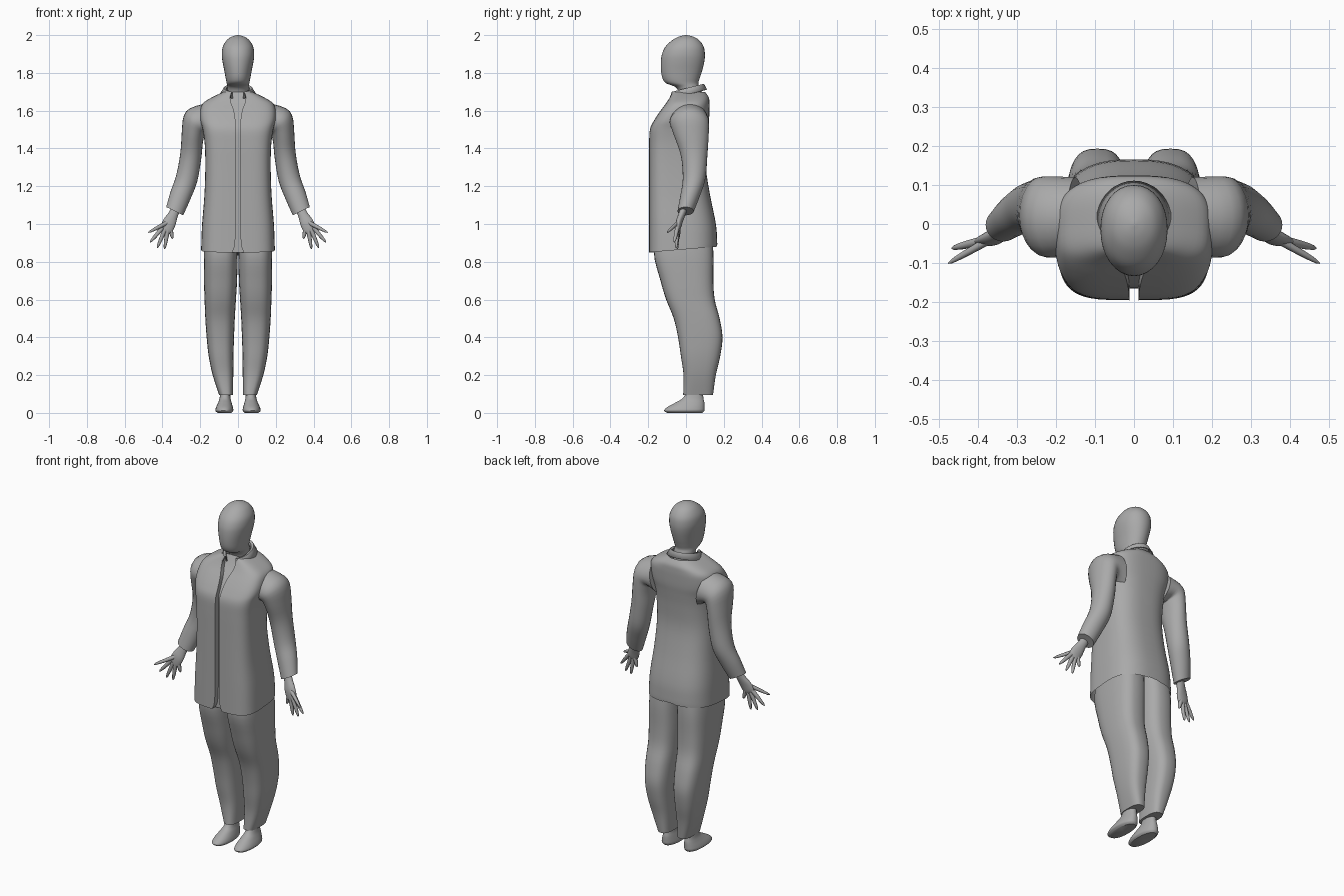
import bpy, bmesh, math
from mathutils import Vector

cube = bpy.data.objects.get("Cube")
if cube:
    bpy.data.objects.remove(cube)

grey = bpy.data.materials.new("plain grey")
grey.use_nodes = True
grey.diffuse_color = (0.4, 0.4, 0.4, 1)
grey.node_tree.nodes["Principled BSDF"].inputs["Base Color"].default_value = (0.4, 0.4, 0.4, 1)


def refine(rows, steps=4):
    """Catmull-Rom interpolation between rows of numbers."""
    out = []
    for i in range(len(rows) - 1):
        a, b, c, d = (rows[max(0, min(j, len(rows) - 1))] for j in range(i - 1, i + 3))
        for s in range(steps):
            t = s / steps
            out.append([0.5 * (2 * q + (r - p) * t + (2 * p - 5 * q + 4 * r - u) * t * t
                               + (3 * q - p - 3 * r + u) * t ** 3)
                        for p, q, r, u in zip(a, b, c, d)])
    return out + [list(rows[-1])]


def loft(name, rings, closed=True, caps=True, mirror=False, angle=40):
    """Skin a list of point rings into one object."""
    bm = bmesh.new()
    loops = [[bm.verts.new(p) for p in ring] for ring in rings]
    count = len(loops[0])
    for low, high in zip(loops, loops[1:]):
        for i in range(count if closed else count - 1):
            j = (i + 1) % count
            bm.faces.new((low[i], low[j], high[j], high[i]))
    if caps:
        bm.faces.new(loops[0])
        bm.faces.new(loops[-1])
    bmesh.ops.recalc_face_normals(bm, faces=bm.faces)
    mesh = bpy.data.meshes.new(name)
    bm.to_mesh(mesh)
    bm.free()
    mesh.materials.append(grey)
    obj = bpy.data.objects.new(name, mesh)
    bpy.context.collection.objects.link(obj)
    if mirror:
        obj.modifiers.new("Mirror", 'MIRROR')
    bpy.ops.object.select_all(action='DESELECT')
    obj.select_set(True)
    bpy.context.view_layer.objects.active = obj
    bpy.ops.object.shade_smooth_by_angle(angle=math.radians(angle))
    return obj


def power(v, n):
    return math.copysign(abs(v) ** (2 / n), v)


def section(z, x0, x1, y0, y1, n=2, sides=32):
    """Horizontal superellipse filling a box."""
    turns = [math.tau * i / sides for i in range(sides)]
    return [((x0 + x1) / 2 + (x1 - x0) / 2 * power(math.cos(t), n),
             (y0 + y1) / 2 + (y1 - y0) / 2 * power(math.sin(t), n), z) for t in turns]


def tilted(x, y, z, ru, rv, tilt, sides=24):
    """Ellipse across a limb, its wide axis tilted in the xz plane."""
    u = Vector((math.cos(math.radians(tilt)), 0, math.sin(math.radians(tilt))))
    turns = [math.tau * i / sides for i in range(sides)]
    return [Vector((x, y, z)) + u * ru * math.cos(t) + Vector((0, rv * math.sin(t), 0))
            for t in turns]


# Head and neck: z, half width, front, back
head = [(1.66, .058, -.03, .07), (1.72, .056, -.05, .07), (1.745, .06, -.105, .065),
        (1.77, .065, -.124, .072), (1.81, .072, -.132, .085), (1.86, .082, -.133, .097),
        (1.90, .086, -.127, .1), (1.94, .08, -.108, .093), (1.975, .058, -.07, .068),
        (1.993, .03, -.035, .035), (2.0, .004, -.004, .004)]
loft("head", [section(z, -w, w, f, b, 2.1) for z, w, f, b in refine(head)])

# Jacket body: z, half width, front, back, half width of the front opening
jacket = [(.85, .195, -.195, .165, .032), (.89, .194, -.195, .165, .017),
          (1.0, .19, -.195, .158, .012), (1.15, .178, -.195, .128, .012),
          (1.3, .173, -.195, .105, .012), (1.42, .176, -.195, .108, .012),
          (1.5, .187, -.191, .116, .012), (1.55, .2, -.168, .122, .014),
          (1.6, .2, -.135, .124, .022), (1.64, .185, -.105, .124, .036),
          (1.672, .135, -.085, .12, .042), (1.7, .075, -.07, .1, .044)]


def jacket_half(z, w, front, back, gap):
    mid, half = (front + back) / 2, (back - front) / 2
    ring = [(0, front + .03, z), (gap, front + .03, z), (gap, front, z)]
    for i in range(1, 29):
        t = math.pi * (i / 28 - .5)
        n = 4 if t < 0 else 2.7
        x, y = w * power(math.cos(t), n), mid + half * power(math.sin(t), n)
        lift = max(0, 1 - (z - .85) / .15) * .03 * (y - front) / (back - front)
        ring.append((max(gap, x) if i < 14 else x if i < 28 else 0, y, z + lift))
    return ring


rings = [jacket_half(*row) for row in refine(jacket)]
x, y, z = rings[0][-1]
rings[0][-1] = (x, y, z + .02)          # small vent in the back hem
loft("jacket_body", rings, closed=False, caps=False, mirror=True, angle=50)

# Sleeves: centre, half width, half depth, tilt
sleeve = [(.15, .02, 1.54, .1, .1, 78), (.222, .018, 1.535, .081, .104, 50),
          (.24, .028, 1.47, .061, .092, 20), (.25, .043, 1.36, .057, .07, 12),
          (.272, .043, 1.24, .058, .06, 14), (.305, .022, 1.15, .056, .052, 20),
          (.335, -.002, 1.068, .05, .043, 26)]
loft("sleeves", [tilted(*row) for row in refine(sleeve)], mirror=True)

# Hands: palm, then fingers from knuckle to tip
palm = [(.325, -.008, 1.09, .025, .02, 28), (.343, -.022, 1.05, .026, .019, 28),
        (.362, -.036, 1.01, .035, .018, 28), (.378, -.043, .975, .034, .014, 28),
        (.384, -.046, .962, .026, .009, 28)]
loft("palms", [tilted(*row) for row in refine(palm)], mirror=True)

fingers = {"thumbs": ((.36, -.035, 1.015), (.475, -.1, .955)),
           "index_fingers": ((.395, -.045, .985), (.466, -.062, .903)),
           "middle_fingers": ((.385, -.046, .975), (.428, -.052, .873)),
           "ring_fingers": ((.372, -.045, .97), (.389, -.046, .867)),
           "little_fingers": ((.358, -.04, .975), (.346, -.04, .922))}
for name, (base, tip) in fingers.items():
    base, tip = Vector(base), Vector(tip)
    way = tip - base
    tilt = math.degrees(math.atan2(way.z, way.x)) + 90
    loft(name, [tilted(*base.lerp(tip, t), r, r, tilt, 10)
                for t, r in ((0, .012), (.35, .011), (.7, .009), (.92, .006), (1, .002))],
         mirror=True)

# Collar: a raised band folded outward, open at the front
band = []
for i in range(33):
    t = math.radians(-62 + 304 * i / 32)
    row = []
    for rx, ry, drop in ((.058, .072, .035), (.062, .078, 0), (.075, .09, -.004), (.097, .106, .03)):
        px, py = rx * math.cos(t), .005 + ry * math.sin(t)
        row.append((px, py, 1.715 + .25 * py - drop))
    band.append(row)
collar = loft("collar", band, closed=False, caps=False)
collar.modifiers.new("Solidify", 'SOLIDIFY').thickness = .006

# Trouser legs: z, inner, outer, front, back
leg = [(1.0, 0, .165, -.14, .13), (.85, .001, .18, -.17, .145), (.7, .005, .18, -.135, .145),
       (.6, .011, .177, -.105, .152), (.5, .017, .173, -.065, .178), (.4, .021, .166, -.042, .193),
       (.3, .024, .155, -.027, .181), (.2, .025, .134, -.013, .158), (.095, .027, .1, -.015, .143)]
loft("trouser_legs", [section(*row, n=2.8) for row in refine(leg)], mirror=True)

# Feet: z, inner, outer, toe, heel
foot = [(0, .034, .108, -.1, .088), (.012, .025, .12, -.116, .097), (.03, .027, .116, -.1, .098),
        (.055, .034, .105, -.055, .097), (.08, .04, .097, -.015, .092), (.13, .042, .092, .01, .088)]
loft("feet", [section(*row, n=2.2) for row in refine(foot)], mirror=True)
